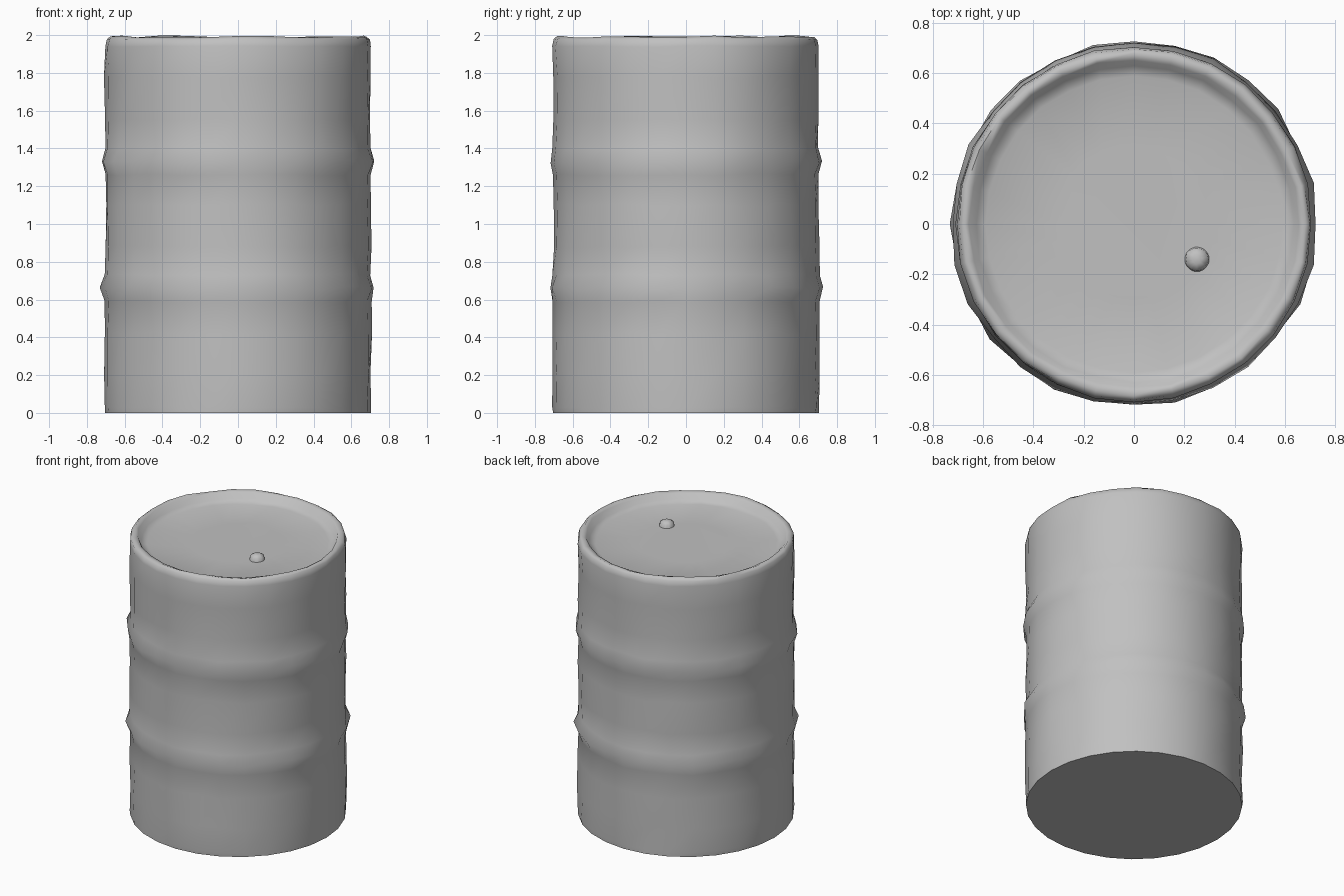
import bpy, bmesh, math, random

random.seed(4)
SIDES = 28

cube = bpy.data.objects.get("Cube")
if cube:
    bpy.data.objects.remove(cube)

metal = bpy.data.materials.new("worn_grey_metal")
metal.use_nodes = True
grey = (0.53, 0.53, 0.53, 1)
metal.diffuse_color = grey
metal.node_tree.nodes["Principled BSDF"].inputs["Base Color"].default_value = grey


def rib(z):
    """Soft rolling hoop around the wall, as (radius, height, dent size)."""
    return [(0.704, z - 0.07, 0.005), (0.724, z, 0.01), (0.704, z + 0.07, 0.005)]


def add_part(name, section):
    """Lathe a section with small dents, closing both ends."""
    bm = bmesh.new()
    rings = []
    for radius, z, dent in section:
        ring = []
        for i in range(SIDES):
            a = 2 * math.pi * i / SIDES
            r = radius + random.uniform(-dent, dent)
            lift = random.uniform(-dent, dent)
            ring.append(bm.verts.new((r * math.cos(a), r * math.sin(a), z + lift)))
        rings.append(ring)
    for low, high in zip(rings, rings[1:]):
        for i in range(SIDES):
            j = (i + 1) % SIDES
            bm.faces.new((low[i], low[j], high[j], high[i]))
    bm.faces.new(list(reversed(rings[0])))
    bm.faces.new(rings[-1])
    mesh = bpy.data.meshes.new(name)
    bm.to_mesh(mesh)
    bm.free()
    mesh.materials.append(metal)
    part = bpy.data.objects.new(name, mesh)
    bpy.context.collection.objects.link(part)
    bpy.ops.object.select_all(action="DESELECT")
    part.select_set(True)
    bpy.context.view_layer.objects.active = part
    bpy.ops.object.shade_smooth_by_angle(angle=math.radians(65))
    return part


# Outer wall, rolled rim and recessed lid
wall = [(0.703, 0, 0), (0.706, 0.03, 0.004), (0.704, 0.2, 0.006), (0.704, 0.42, 0.006)]
wall += rib(0.66) + [(0.703, 0.88, 0.006), (0.703, 1.1, 0.006)] + rib(1.33)
wall += [(0.703, 1.55, 0.006), (0.704, 1.78, 0.006), (0.706, 1.94, 0.004),
         (0.698, 1.978, 0.004), (0.678, 1.992, 0.006), (0.652, 1.982, 0.006),
         (0.63, 1.945, 0.006), (0.59, 1.93, 0.003), (0.3, 1.93, 0.002)]
add_part("drum", wall)

# Small plug on the lid
plug = add_part("lid_plug", [(0.05, 1.92, 0), (0.045, 1.955, 0.002), (0.02, 1.97, 0.001)])
plug.location = (0.25, -0.14, 0)
